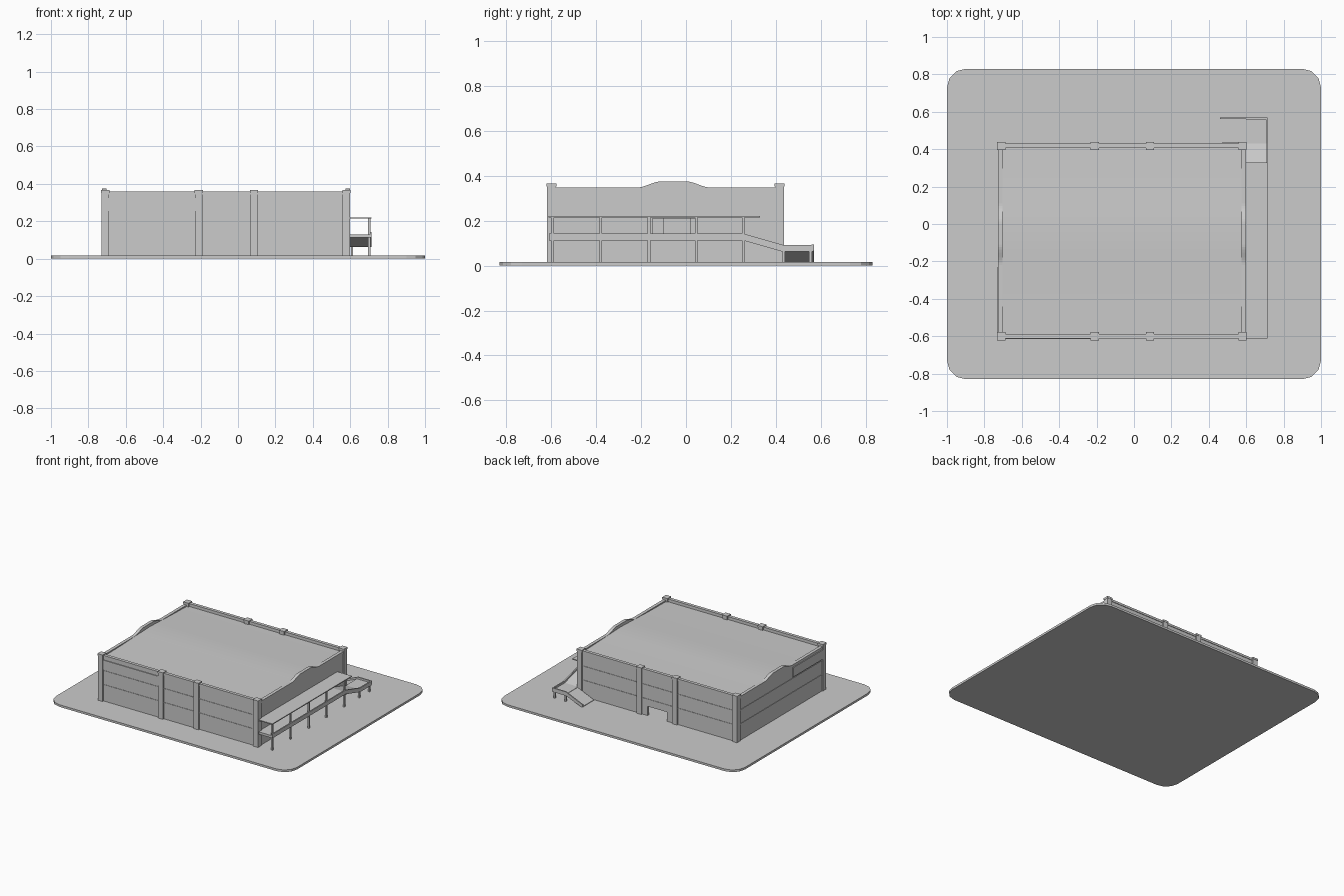
import bpy, bmesh, math

if "Cube" in bpy.data.objects:
    bpy.data.objects.remove(bpy.data.objects["Cube"])


def finish(name, bm, smooth=False):
    bmesh.ops.recalc_face_normals(bm, faces=bm.faces)
    me = bpy.data.meshes.new(name)
    bm.to_mesh(me)
    bm.free()
    ob = bpy.data.objects.new(name, me)
    bpy.context.collection.objects.link(ob)
    if smooth:
        for p in me.polygons:
            p.use_smooth = len(p.vertices) == 4 and abs(p.normal.z) > 0.5
    return ob


def box(name, x0, x1, y0, y1, z0, z1):
    bm = bmesh.new()
    bmesh.ops.create_cube(bm, size=1)
    for v in bm.verts:
        v.co = (x0 + (v.co.x + .5) * (x1 - x0), y0 + (v.co.y + .5) * (y1 - y0),
                z0 + (v.co.z + .5) * (z1 - z0))
    return finish(name, bm)


def extrude(name, pts, a, b, axis='x', smooth=False):
    """Profile of (u, z) points, extruded along x (u = y) or y (u = x)."""
    bm = bmesh.new()
    place = (lambda u, z: (a, u, z)) if axis == 'x' else (lambda u, z: (u, a, z))
    f = bm.faces.new([bm.verts.new(place(u, z)) for u, z in pts])
    r = bmesh.ops.extrude_face_region(bm, geom=[f])
    vec = (b - a, 0, 0) if axis == 'x' else (0, b - a, 0)
    bmesh.ops.translate(bm, vec=vec, verts=[v for v in r['geom'] if isinstance(v, bmesh.types.BMVert)])
    return finish(name, bm, smooth)


G = 0.016  # top of ground slab

# ground slab with rounded corners
bm = bmesh.new()
bmesh.ops.create_cube(bm, size=1)
for v in bm.verts:
    v.co = (v.co.x * 2, v.co.y * 1.66, (v.co.z + .5) * G)
edges = [e for e in bm.edges if abs(e.verts[0].co.z - e.verts[1].co.z) > .01]
bmesh.ops.bevel(bm, geom=edges, offset=.1, segments=3, profile=.5, affect='EDGES')
finish("ground_slab", bm)

# long walls: plain front, back with low doorway
T = .345
box("front_wall", -.71, .58, -.608, -.59, G, T)
box("back_wall_left", -.71, -.14, .408, .426, G, T)
box("back_wall_right", .02, .58, .408, .426, G, T)
box("back_wall_lintel", -.14, .02, .408, .426, .085, T)

# short walls: plain left, right with raised doorway
box("left_wall", -.724, -.706, -.6, .417, G, .335)
box("right_wall_front", .576, .594, -.6, -.15, G, .335)
box("right_wall_back", .576, .594, .045, .417, G, .335)
box("right_wall_sill", .576, .594, -.15, .045, G, .13)
box("right_wall_lintel", .576, .594, -.15, .045, .21, .335)
box("right_door_leaf", .568, .576, -.10, .02, .13, .21)

# curved parapets on the short sides
curve = [(-.6, .348)]
for i in range(9):
    t = i / 8
    curve.append((-.22 + .11 * t, .348 + .027 * (.5 - .5 * math.cos(math.pi * t))))
curve += [(y, z) for y, z in [(-.11 + .11 - (c[0] + .11), c[1]) for c in reversed(curve[1:])]]
curve.append((.417, .348))
for name, x in (("left_parapet", -.728), ("right_parapet", .574)):
    extrude(name, [(-.6, .33)] + curve + [(.417, .33)], x, x + .024)

# rails along the long sides
box("front_rail", -.71, .58, -.612, -.588, .344, .36)
box("back_rail", -.71, .58, .406, .43, .344, .36)

# low smooth ridged roof
roof = [(-.59, .337), (-.34, .342), (-.16, .349), (-.04, .353), (.06, .349), (.22, .342), (.408, .337)]
extrude("roof", [(-.59, .325)] + roof + [(.408, .325)], -.706, .576, smooth=True)

# pillars
for x in (-.71, -.21, .085, .58):
    for y in (-.6, .417):
        box("pillar", x - .02, x + .02, y - .02, y + .02, G, .355)
        box("pillar_cap", x - .022, x + .022, y - .022, y + .022, .352, .366)

# thin ledges on the walls
for z in (.135, .24):
    box("front_ledge", -.69, .56, -.611, -.607, z, z + .006)
    box("back_ledge", -.69, .56, .425, .429, z, z + .006)
    box("left_ledge", -.727, -.723, -.58, .397, z, z + .006)

# blank panels wrapping the front left corner
box("front_panel", -.69, -.23, -.614, -.607, .255, .325)
box("side_panel", -.73, -.723, -.58, -.23, .255, .325)

# raised walkway with sloped end and outer curb
def strip(lo, hi):
    top = [(-.61, hi), (.255, hi), (.43, hi - .05), (.565, hi - .05)]
    return top + [(y, z - (hi - lo)) for y, z in reversed(top)]

extrude("walkway_deck", strip(.112, .130), .594, .705)
extrude("walkway_curb", strip(.112, .143), .705, .714)
box("landing_curb", .60, .714, .56, .57, .066, .094)

# return ramp behind the building
ramp = [(.60, .08), (.46, .02), (.46, G), (.475, G), (.60, .066)]
extrude("return_ramp", ramp, .435, .565, 'y')
extrude("return_ramp_curb", [(.60, .094), (.46, .034), (.46, G), (.475, G), (.60, .066)], .561, .57, 'y')

# canopy and posts
box("canopy", .594, .714, -.612, .33, .214, .221)
for y in (-.595, -.38, -.165, .045, .255):
    box("canopy_post", .696, .708, y - .006, y + .006, G, .215)
for x, y in ((.702, .435), (.702, .555), (.61, .555)):
    box("landing_post", x - .006, x + .006, y - .006, y + .006, G, .07)
